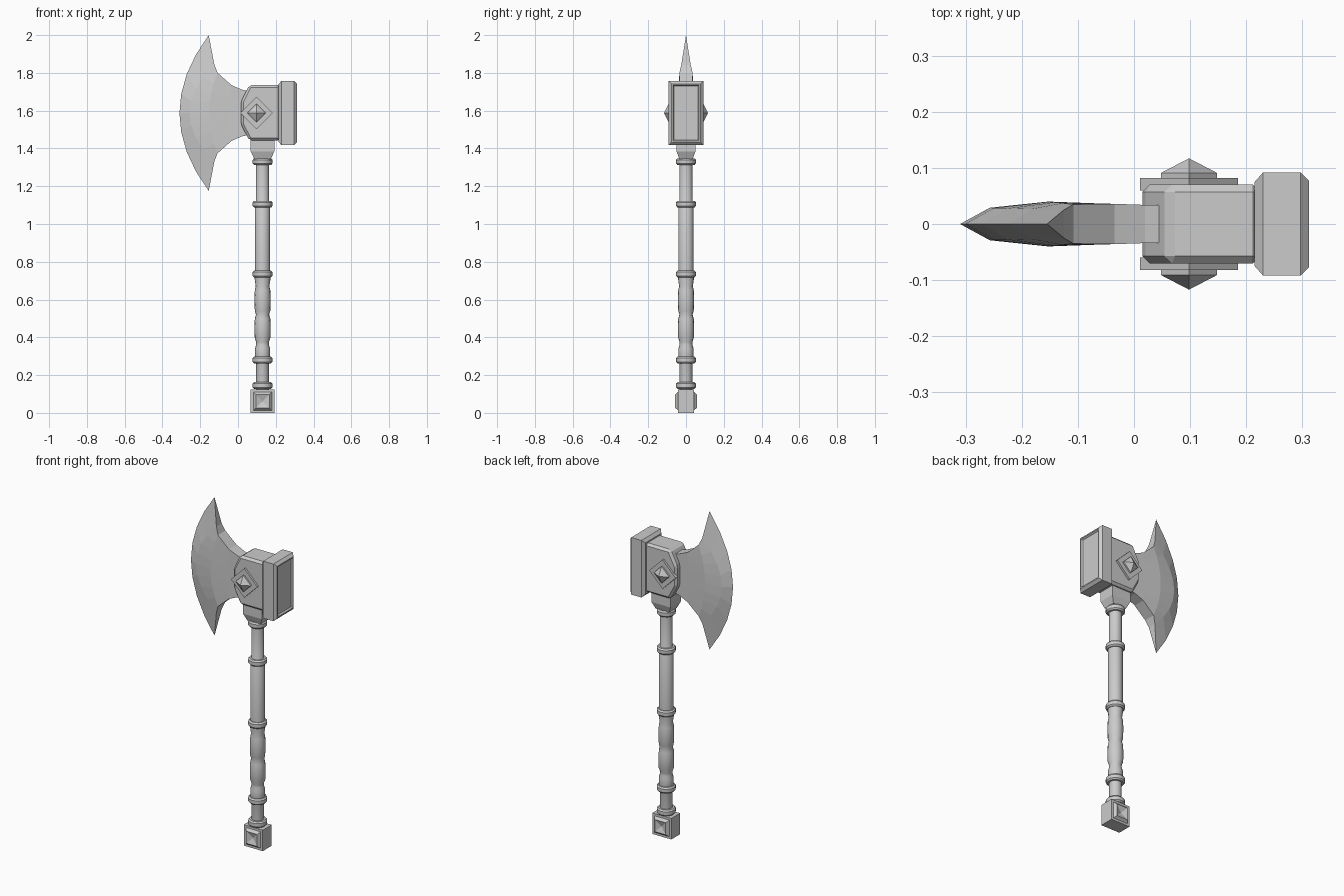
import bpy, bmesh, math
from mathutils import Vector

if "Cube" in bpy.data.objects:
    bpy.data.objects.remove(bpy.data.objects["Cube"], do_unlink=True)

steel = bpy.data.materials.new("grey_steel")
steel.use_nodes = True
GREY = (0.6, 0.6, 0.6, 1)
steel.diffuse_color = GREY
steel.node_tree.nodes["Principled BSDF"].inputs["Base Color"].default_value = GREY

SHAFT_X = 0.13
HEAD_Z = 1.5875


def finish(name, bm, smooth=False):
    bmesh.ops.recalc_face_normals(bm, faces=bm.faces)
    mesh = bpy.data.meshes.new(name)
    bm.to_mesh(mesh)
    bm.free()
    mesh.materials.append(steel)
    obj = bpy.data.objects.new(name, mesh)
    bpy.context.collection.objects.link(obj)
    if smooth:
        bpy.ops.object.select_all(action='DESELECT')
        obj.select_set(True)
        bpy.context.view_layer.objects.active = obj
        bpy.ops.object.shade_smooth_by_angle(angle=math.radians(35))
    return obj


def loft(name, sections, smooth=False, bevel=0):
    """Skin a list of closed point rings and cap both ends."""
    bm = bmesh.new()
    rings = [[bm.verts.new(p) for p in s] for s in sections]
    n = len(rings[0])
    for a, b in zip(rings, rings[1:]):
        for i in range(n):
            j = (i + 1) % n
            bm.faces.new((a[i], a[j], b[j], b[i]))
    for ring in (rings[0], rings[-1]):
        if (ring[0].co - ring[1].co).length < 1e-5:
            continue
        bm.faces.new(ring)
    bmesh.ops.remove_doubles(bm, verts=bm.verts, dist=1e-5)
    if bevel:
        bmesh.ops.recalc_face_normals(bm, faces=bm.faces)
        bmesh.ops.bevel(bm, geom=bm.edges[:], offset=bevel, segments=1,
                        affect='EDGES', profile=0.5)
    return finish(name, bm, smooth)


def lathe(name, profile, sides=16):
    angles = [2 * math.pi * i / sides for i in range(sides)]
    loft(name, [[(SHAFT_X + r * math.cos(a), r * math.sin(a), z) for a in angles]
                for r, z in profile], smooth=True)


def rect_z(hx, hy, z):
    return [(SHAFT_X + sx * hx, sy * hy, z)
            for sx, sy in ((-1, -1), (1, -1), (1, 1), (-1, 1))]


def rect_x(x, hy, hz):
    return [(x, sy * hy, HEAD_Z + sz * hz)
            for sy, sz in ((-1, -1), (1, -1), (1, 1), (-1, 1))]


def square_y(x, z, r, y, diamond):
    shape = ((-1, 0), (0, -1), (1, 0), (0, 1)) if diamond else \
            ((-1, -1), (1, -1), (1, 1), (-1, 1))
    return [(x + a * r, y, z + b * r) for a, b in shape]


# Shaft with swelling grip
lathe("shaft", [(.034, .11), (.034, .27), (.040, .29), (.040, .34), (.034, .36),
                (.034, .375), (.042, .40), (.043, .45), (.041, .50), (.035, .52),
                (.041, .54), (.043, .60), (.041, .65), (.036, .67), (.042, .71),
                (.040, .75), (.040, 1.10), (.035, 1.11), (.035, 1.36)])
for i, z in enumerate((.145, .28, .735, 1.105, 1.33)):
    lathe(f"shaft_ring_{i + 1}", [(.036, z - .018), (.045, z - .018), (.052, z - .01),
                                  (.052, z + .01), (.045, z + .018), (.036, z + .018)])

# Pommel block with raised frames that hold sunken pyramids
loft("pommel", [rect_z(.0625, .042, 0), rect_z(.0625, .042, .125)])
for side, label in ((-1, "front"), (1, "back")):
    loft(f"pommel_stud_{label}",
         [square_y(SHAFT_X, .0625, r, side * y, False)
          for r, y in ((.05, .041), (.036, .057), (0, .044))])

# Collar beneath the head
loft("collar", [rect_z(.044, .036, 1.345), rect_z(.0625, .05, 1.385),
                rect_z(.0625, .05, 1.46)])

# Head block, narrowed toward the blade
outline = [(.015, -.06), (.06, -.145), (.225, -.145),
           (.225, .148), (.06, .148), (.015, .06)]
loft("head_block", [[(x, y, HEAD_Z + z) for x, z in outline] for y in (-.07, .07)],
     bevel=.013)

# Hammer plate with chamfered rim and shallow recess
loft("hammer_plate", [rect_x(x, .092 - d, .17 - d) for x, d in
                      ((.215, .017), (.23, 0), (.297, 0), (.312, .015),
                       (.312, .022), (.304, .028))])

# Diamond plates and pyramid studs on both cheeks
for side, label in ((-1, "front"), (1, "back")):
    loft(f"diamond_plate_{label}",
         [square_y(.098, HEAD_Z, .087, side * y, True) for y in (.06, .082)])
    loft(f"diamond_stud_{label}",
         [square_y(.098, HEAD_Z, r, side * y, True)
          for r, y in ((.05, .08), (.05, .091), (0, .117))])

# Blade: columns from root to edge give end x, bow, half height, thickness
columns = [(.06, 0, .115, .033, .033), (.02, 0, .124, .034, .034),
           (-.035, .01, .148, .036, .036), (-.108, .045, .213, .040, .035),
           (-.125, .132, .255, .029, .025), (-.155, .155, .4125, 0, 0)]
ROWS = 8
bm = bmesh.new()


def blade_side(sign):
    grid = []
    for x, bow, half, y_mid, y_end in columns:
        col = []
        for r in range(ROWS + 1):
            u = 2 * r / ROWS - 1
            k = 1 - u * u
            y = y_end + (y_mid - y_end) * k
            col.append(bm.verts.new((x - bow * k, sign * y, HEAD_Z + half * u)))
        grid.append(col)
    for a, b in zip(grid, grid[1:]):
        for r in range(ROWS):
            bm.faces.new((a[r], b[r], b[r + 1], a[r + 1]))
    return grid


front, back = blade_side(-1), blade_side(1)
for r in (0, ROWS):
    for c in range(len(columns) - 1):
        quad = [front[c][r], front[c + 1][r], back[c + 1][r], back[c][r]]
        bm.faces.new(quad)
for r in range(ROWS):
    bm.faces.new((front[0][r], front[0][r + 1], back[0][r + 1], back[0][r]))
bmesh.ops.remove_doubles(bm, verts=bm.verts, dist=1e-5)
finish("axe_blade", bm)
